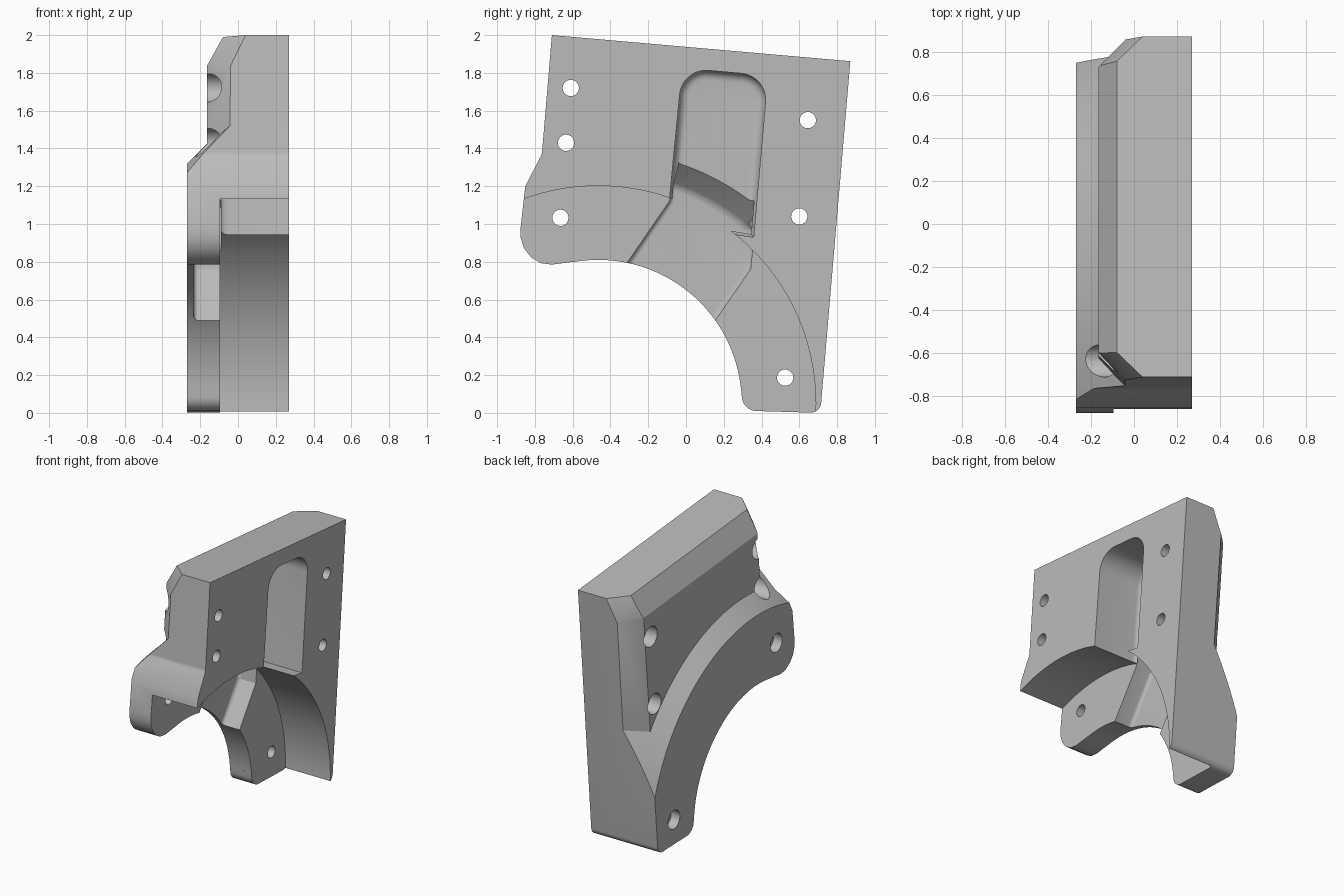
import bpy, bmesh, math
from mathutils import Vector

if "Cube" in bpy.data.objects:
    bpy.data.objects.remove(bpy.data.objects["Cube"])

grey = bpy.data.materials.new("grey metal")
grey.diffuse_color = (0.5, 0.5, 0.5, 1)
grey.use_nodes = True
grey.node_tree.nodes["Principled BSDF"].inputs["Base Color"].default_value = grey.diffuse_color

TILT = math.radians(5)
U = Vector((0, math.cos(TILT), -math.sin(TILT)))   # along the tilted top edge
V = Vector((0, math.sin(TILT), math.cos(TILT)))    # up the tilted side edges
LEFT = Vector((0, -0.71, 2.0))
RIGHT = Vector((0, 0.87, 1.862))
CY, CZ = -0.465, 0.05                              # centre of the arch


def make(name, bm):
    bmesh.ops.recalc_face_normals(bm, faces=bm.faces)
    me = bpy.data.meshes.new(name)
    bm.to_mesh(me)
    bm.free()
    me.materials.append(grey)
    ob = bpy.data.objects.new(name, me)
    bpy.context.collection.objects.link(ob)
    return ob


def loft(name, p0, x0, p1, x1, bevel=0):
    """Solid between two outlines in the yz plane; bevel rounds the x0 rim."""
    bm = bmesh.new()
    a = [bm.verts.new((x0, y, z)) for y, z in p0]
    b = [bm.verts.new((x1, y, z)) for y, z in p1]
    floor = bm.faces.new(a)
    bm.faces.new(b[::-1])
    n = len(a)
    for i in range(n):
        j = (i + 1) % n
        bm.faces.new((a[i], b[i], b[j], a[j]))
    bmesh.ops.recalc_face_normals(bm, faces=bm.faces)
    if bevel:
        bmesh.ops.bevel(bm, geom=list(floor.edges), offset=bevel, segments=6,
                        profile=0.5, affect='EDGES', clamp_overlap=True)
    return make(name, bm)


def circle(y, z, r, n):
    return [(y + r * math.cos(2 * math.pi * i / n), z + r * math.sin(2 * math.pi * i / n))
            for i in range(n)]


def cylinder(name, y, z, r0, x0, r1, x1, n=128):
    return loft(name, circle(y, z, r0, n), x0, circle(y, z, r1, n), x1)


def rounded(points, n=10):
    """Polygon from (y, z, fillet radius) corners."""
    out = []
    for i, (y, z, r) in enumerate(points):
        p = Vector((y, z))
        if not r:
            out.append((y, z))
            continue
        d0 = (Vector(points[i - 1][:2]) - p).normalized()
        d1 = (Vector(points[(i + 1) % len(points)][:2]) - p).normalized()
        half = d0.angle(d1) / 2
        c = p + (d0 + d1).normalized() * (r / math.sin(half))
        s = p + d0 * (r / math.tan(half)) - c
        e = p + d1 * (r / math.tan(half)) - c
        turn = math.atan2(s.x * e.y - s.y * e.x, s.dot(e))
        for k in range(n + 1):
            t = turn * k / n
            out.append((c.x + s.x * math.cos(t) - s.y * math.sin(t),
                        c.y + s.x * math.sin(t) + s.y * math.cos(t)))
    return out


def boolean(ob, tool, op='DIFFERENCE'):
    mod = ob.modifiers.new("cut", 'BOOLEAN')
    mod.object, mod.operation, mod.solver = tool, op, 'EXACT'
    bpy.context.view_layer.objects.active = ob
    bpy.ops.object.modifier_apply(modifier=mod.name)
    bpy.data.objects.remove(tool, do_unlink=True)


# Envelope: chamfered block joined with the cone around the arch flange
bm = bmesh.new()
bmesh.ops.create_cube(bm, size=1)
for v in bm.verts:
    v.co = (-0.165 if v.co.x < 0 else 0.8, v.co.y * 6, v.co.z * 6 + 1)
X = Vector((1, 0, 0))


def slice_off(points):
    a, b, c = points
    n = (b - a).cross(c - a).normalized()
    if n.x > 0:
        n = -n
    bmesh.ops.bisect_plane(bm, geom=bm.verts[:] + bm.edges[:] + bm.faces[:],
                           plane_co=a, plane_no=n, clear_outer=True)
    rim = [e for e in bm.edges if e.is_boundary]
    if rim:
        bmesh.ops.contextual_create(bm, geom=rim)


slice_off((LEFT - X * 0.08, LEFT - X * 0.08 + U, LEFT - X * 0.165 - V * 0.155))
for corner, inward in ((LEFT, U), (RIGHT, -U)):
    slice_off((corner - X * 0.04, corner - X * 0.04 - V, corner - X * 0.165 + inward * 0.13))
    slice_off((corner + X * 0.04, corner - X * 0.08 + inward * 0.115,
               corner - X * 0.04 - V * 0.165))
envelope = make("envelope", bm)
boolean(envelope, cylinder("cone", CY, CZ, 1.04, -0.5, 2.04, 0.5, 192), 'UNION')

# Bracket outline, trimmed by the envelope
outline = rounded([
    (-0.71, 2.0, 0), (0.87, 1.862, 0), (0.711, 0.0, 0.055), (0.303, 0.012, 0.08),
    (0.292, 0.12, 0), (-0.2, 0.5, 0), (-0.55, 0.803, 0), (-0.62, 0.797, 0),
    (-0.71, 0.785, 0.0), (-0.77, 0.793, 0), (-0.82, 0.824, 0), (-0.858, 0.872, 0),
    (-0.876, 0.93, 0), (-0.875, 0.985, 0), (-0.851, 1.2, 0), (-0.763, 1.37, 0.06)])
bracket = loft("bracket", outline, -0.27, outline, 0.27)
boolean(bracket, envelope, 'INTERSECT')

# Arch opening and the wider step on the mounting side
boolean(bracket, cylinder("arch", CY, CZ, 0.76, -0.6, 0.76, 0.6))
boolean(bracket, cylinder("step", CY, CZ, 1.152, -0.095, 1.152, 0.6, 160))

# Tall pocket in the mounting face
tall = rounded([(-0.02, 1.825, 0.14), (0.433, 1.785, 0.14), (0.358, 0.93, 0), (-0.1, 1.0, 0)])
boolean(bracket, loft("tall_pocket", tall, -0.105, tall, 0.6, 0.05))


# Flared pocket through the flange, with a sloped outer wall
def flare(r):
    arc = [math.radians(71.5 - (71.5 - 50) * i / 14) for i in range(15)]
    return [(-0.55, 0.447), (-0.088, 1.12)] + \
           [(CY + r * math.cos(t), CZ + r * math.sin(t)) for t in arc] + \
           [(0.362, 0.97), (0.342, 0.76), (-0.06, 0.18)]


boolean(bracket, loft("flared_pocket", flare(1.22), -0.235, flare(1.355), -0.09, 0.045))

# Bolt holes with counterbores: y, z, bore radius, bore floor
for y, z, r, floor in ((-0.61, 1.72, 0.075, -0.04), (-0.635, 1.43, 0.075, -0.04),
                       (0.645, 1.55, 0.075, -0.04), (0.60, 1.04, 0.075, -0.04),
                       (-0.665, 1.033, 0.068, -0.2), (0.525, 0.187, 0.068, -0.2)):
    boolean(bracket, cylinder("hole", y, z, 0.043, -0.5, 0.043, 0.5, 32))
    boolean(bracket, cylinder("counterbore", y, z, r, -0.5, r, floor, 40))

bpy.ops.object.select_all(action='DESELECT')
bracket.select_set(True)
bpy.context.view_layer.objects.active = bracket
bpy.ops.object.shade_smooth_by_angle(angle=math.radians(25))
